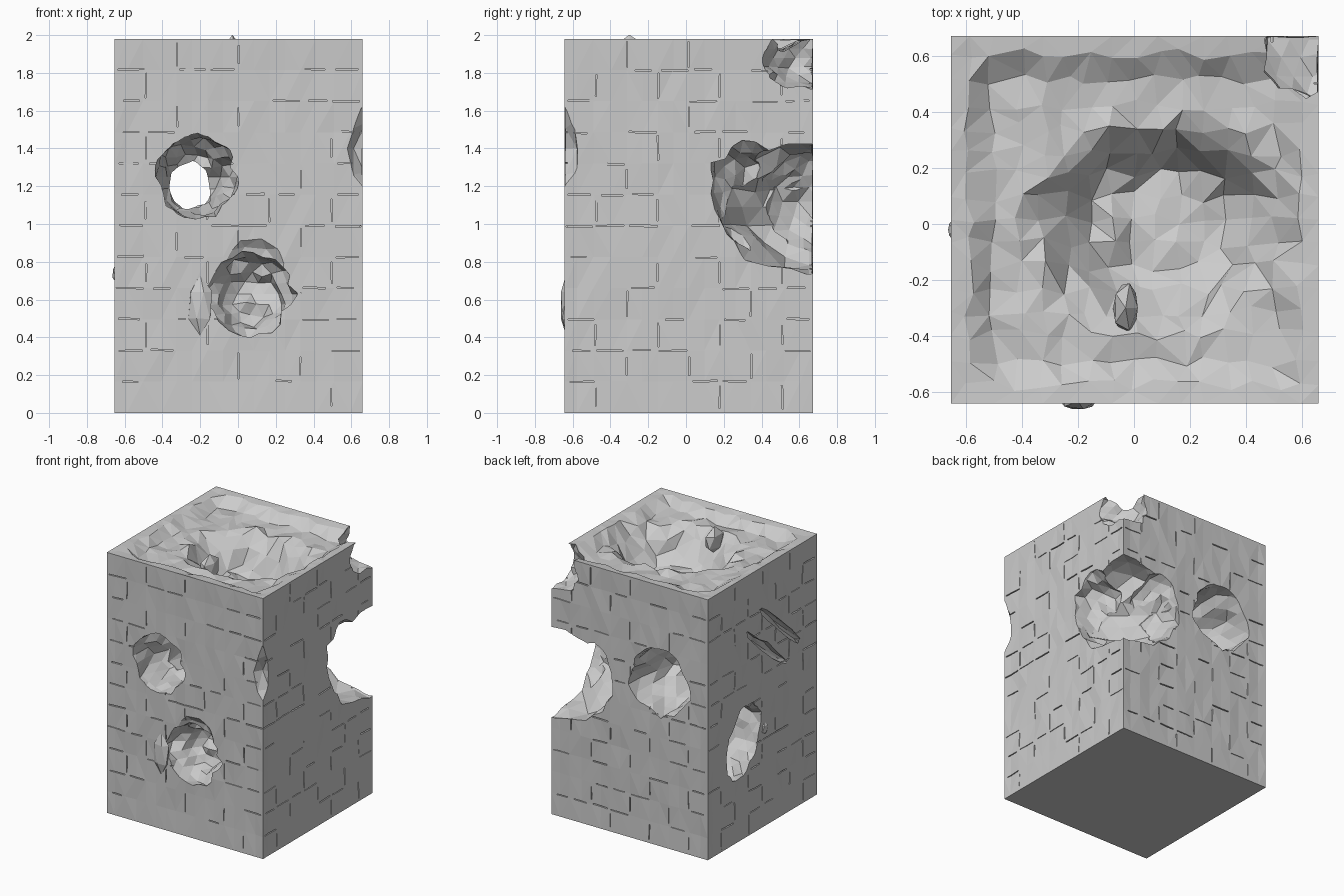
import bpy, bmesh, math, random
from mathutils import Vector, Matrix, noise

if "Cube" in bpy.data.objects:
    bpy.data.objects.remove(bpy.data.objects["Cube"])

random.seed(7)
H, ROW, HALF = 1.98, 0.165, 0.657
CX, CY = 0.003, 0.015
rnd = random.uniform


def make_object(name, bm):
    bmesh.ops.recalc_face_normals(bm, faces=bm.faces)
    me = bpy.data.meshes.new(name)
    bm.to_mesh(me)
    bm.free()
    ob = bpy.data.objects.new(name, me)
    bpy.context.collection.objects.link(ob)
    return ob


def rock(name, loc, radii, ang=0, sub=2, rough=0.12):
    """Rough low-poly ellipsoid tilted about x, for carving and loose chips."""
    bm = bmesh.new()
    bmesh.ops.create_icosphere(bm, subdivisions=sub, radius=1)
    m = Matrix.Rotation(ang, 4, 'X')
    seed = Vector(loc) * 9
    for v in bm.verts:
        p = v.co * (1 + rough * (noise.noise(v.co * 2.2 + seed) * 1.2 + rnd(-0.5, 0.5)))
        v.co = m @ Vector((p.x * radii[0], p.y * radii[1], p.z * radii[2])) + Vector(loc)
    return make_object(name, bm)


def carve(body, cutter):
    mod = body.modifiers.new("carve", 'BOOLEAN')
    mod.operation, mod.solver, mod.object = 'DIFFERENCE', 'EXACT', cutter
    mod.use_self = cutter.name.startswith("joint")
    dg = bpy.context.evaluated_depsgraph_get()
    me = bpy.data.meshes.new_from_object(body.evaluated_get(dg))
    body.modifiers.clear()
    body.data = me
    bpy.data.objects.remove(cutter)


# Height of the eroded top: uneven rim, sunken ledge, central crater
def top_height(x, y):
    edge = HALF - max(abs(x), abs(y))
    if edge < 0.085:
        return H - rnd(0, 0.012)
    ledge = H - 0.06 * min(1, (edge - 0.04) / 0.1) + rnd(-0.012, 0.012)
    r = math.hypot((x - 0.09) / 0.45, (y + 0.02) / 0.36)
    t = max(0, min(1, (1.05 - r) / 0.55))
    spill = 0.05 * max(0, 1 - abs(y - 0.08) / 0.15) * (0.25 < x < 0.55)
    return ledge - 0.24 * t * t * (3 - 2 * t) - spill + (rnd(-0.025, 0.025) if t > 0 else 0)


# Pillar body: gridded shell with slightly uneven sides
def build_body():
    n = 16
    s = [-1 + 2 * i / n for i in range(n + 1)]
    s[1], s[-2] = -0.9, 0.9
    s[2], s[-3] = -0.77, 0.77
    bm = bmesh.new()
    cache = {}

    def vert(i, j, k):
        if (i, j, k) not in cache:
            x, y, z = s[i] * HALF, s[j] * HALF, k * ROW
            xe, ye = i in (0, n), j in (0, n)
            if k == 12 and not (xe or ye):
                z = top_height(x, y)
                x += rnd(-0.022, 0.022)
                y += rnd(-0.022, 0.022)
            elif 0 < k < 12 and xe != ye:
                x *= 1 - (rnd(0, 0.012) if xe else 0)
                y *= 1 - (rnd(0, 0.012) if ye else 0)
            cache[i, j, k] = bm.verts.new((x + CX, y + CY, z))
        return cache[i, j, k]

    for a in range(n):
        for b in range(n):
            for k in (0, 12):
                bm.faces.new([vert(a, b, k), vert(a + 1, b, k), vert(a + 1, b + 1, k), vert(a, b + 1, k)])
        for k in range(12):
            for e in (0, n):
                bm.faces.new([vert(a, e, k), vert(a + 1, e, k), vert(a + 1, e, k + 1), vert(a, e, k + 1)])
                bm.faces.new([vert(e, a, k), vert(e, a + 1, k), vert(e, a + 1, k + 1), vert(e, a, k + 1)])
    bmesh.ops.recalc_face_normals(bm, faces=bm.faces)
    bmesh.ops.triangulate(bm, faces=bm.faces)
    return make_object("brick_pillar", bm)


# Scattered mortar joints of a running bond: thin slots on all four sides
def build_joints():
    bm = bmesh.new()

    def slot(side, u, z, w, h):
        m = (Matrix.Translation((CX, CY, 0)) @ Matrix.Rotation(side * math.pi / 2, 4, 'Z')
             @ Matrix.Translation((u, -HALF - 0.003, z))
             @ Matrix.Rotation(rnd(-0.03, 0.03), 4, 'Y') @ Matrix.Diagonal((w, rnd(0.03, 0.05), h, 1)))
        bmesh.ops.create_cube(bm, size=1, matrix=m)

    for side in range(4):
        for row in range(12):
            for col in range(8):
                u = (col - 3.5) * 0.164
                if row and random.random() < (0.8 if col in (0, 7) else 0.45):
                    slot(side, u + rnd(-0.01, 0.01), row * ROW + rnd(-0.004, 0.004),
                         rnd(0.08, 0.15), rnd(0.004, 0.009))
                if col and (col + row) % 2 and random.random() < 0.7:
                    slot(side, u - 0.082 + rnd(-0.003, 0.003), (row + 0.5) * ROW,
                         rnd(0.004, 0.008), rnd(0.09, 0.14))
    return make_object("joint_cutter", bm)


pillar = build_body()

# Three diagonal slashes on the left side
for y0, z0, y1, z1 in [(-0.02, 1.80, -0.46, 1.43), (0.09, 1.71, -0.46, 1.22), (0.21, 1.55, -0.26, 1.15)]:
    length = math.hypot(y1 - y0, z1 - z0)
    ang = math.atan2(z0 - z1, y0 - y1)
    carve(pillar, rock("slash", (-0.655, (y0 + y1) / 2, (z0 + z1) / 2),
                       (0.06, length / 2, 0.035), ang, 2, 0.25))

# Battle damage: name, centre, radii, tilt, subdivisions
damage = [
    ("front_tunnel", (-0.22, -0.60, 1.25), (0.215, 0.42, 0.22), 0, 3),
    ("back_tunnel", (-0.25, 0.62, 1.24), (0.245, 0.5, 0.26), 0, 3),
    ("tunnel_neck", (-0.255, 0.0, 1.20), (0.125, 0.6, 0.15), 0, 2),
    ("front_dent", (0.07, -0.63, 0.63), (0.225, 0.28, 0.22), 0, 3),
    ("front_dent_slope", (0.09, -0.70, 0.79), (0.20, 0.11, 0.16), 0, 2),
    ("left_dent", (-0.63, 0.24, 0.74), (0.24, 0.19, 0.28), 0.45, 3),
    ("corner_bite", (0.64, 0.65, 1.09), (0.47, 0.46, 0.35), 0, 3),
    ("corner_bite_side", (0.70, 0.36, 1.14), (0.30, 0.22, 0.30), 0.3, 3),
    ("corner_bite_back", (0.36, 0.70, 1.12), (0.22, 0.30, 0.28), 0, 3),
    ("top_corner_chip", (0.68, 0.66, 1.88), (0.24, 0.25, 0.18), 0, 3),
    ("edge_chip", (0.72, -0.70, 1.40), (0.17, 0.14, 0.28), 0, 2),
]
for name, loc, radii, ang, sub in damage:
    carve(pillar, rock(name, loc, radii, ang, sub, 0.15))
carve(pillar, build_joints())

# Raised chips along the damage
rock("front_bulge", (-0.20, -0.635, 0.57), (0.07, 0.033, 0.16), 0, 1, 0.05)
rock("left_bulge", (-0.645, -0.02, 0.74), (0.022, 0.04, 0.05), 0, 1, 0.05)
rock("top_stone", (-0.03, -0.30, 1.90), (0.05, 0.10, 0.10), 0, 1, 0.08)
